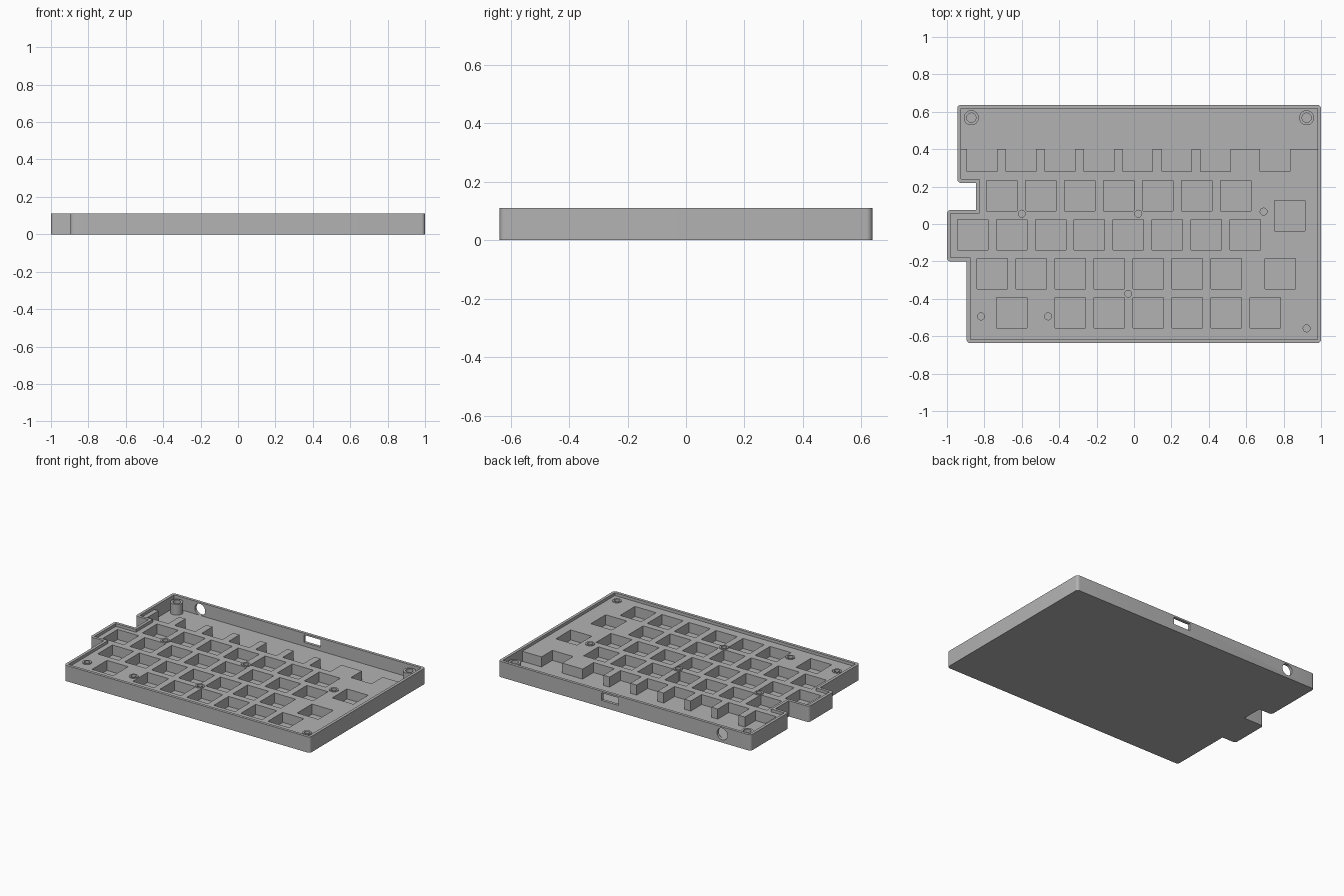
import bpy, bmesh, math

old = bpy.data.objects.get("Cube")
if old:
    bpy.data.objects.remove(old, do_unlink=True)

HEIGHT, PLATE, FLOOR, BOSS_TOP = 0.11, 0.09, 0.02, 0.095
WALL, KEY, PITCH = 0.02, 0.163, 0.2083

grey = bpy.data.materials.new("case grey")
grey.use_nodes = True
grey.diffuse_color = (0.45, 0.45, 0.45, 1)
grey.node_tree.nodes["Principled BSDF"].inputs["Base Color"].default_value = (0.45, 0.45, 0.45, 1)


def prism(bm, points, z0, z1):
    """Extrude a flat outline from z0 up to z1."""
    face = bm.faces.new([bm.verts.new((x, y, z0)) for x, y in points])
    made = bmesh.ops.extrude_face_region(bm, geom=[face])["geom"]
    top = [v for v in made if isinstance(v, bmesh.types.BMVert)]
    bmesh.ops.translate(bm, verts=top, vec=(0, 0, z1 - z0))


def box(x, y, w, h):
    a, b = w / 2, h / 2
    return [(x - a, y - b), (x + a, y - b), (x + a, y + b), (x - a, y + b)]


def circle(x, y, r, n=32):
    return [(x + r * math.cos(2 * math.pi * i / n), y + r * math.sin(2 * math.pi * i / n))
            for i in range(n)]


def rounded(points, r, steps=6):
    """Round the convex corners of a counter-clockwise right-angled outline."""
    out = []
    for i, (x, y) in enumerate(points):
        px, py = points[i - 1]
        nx, ny = points[(i + 1) % len(points)]
        la, lb = math.hypot(x - px, y - py), math.hypot(nx - x, ny - y)
        ax, ay, bx, by = (x - px) / la, (y - py) / la, (nx - x) / lb, (ny - y) / lb
        if ax * by - ay * bx < 0:
            out.append((x, y))
            continue
        cx, cy = x - ax * r + bx * r, y - ay * r + by * r
        for k in range(steps + 1):
            t = k / steps * math.pi / 2
            s, c = math.sin(t), math.cos(t)
            out.append((cx - bx * r * c + ax * r * s, cy - by * r * c + ay * r * s))
    return out


def make(name, shapes):
    """Build one object from (outline, bottom, top) prisms."""
    bm = bmesh.new()
    for points, z0, z1 in shapes:
        prism(bm, points, z0, z1)
    bmesh.ops.recalc_face_normals(bm, faces=bm.faces[:])
    mesh = bpy.data.meshes.new(name)
    bm.to_mesh(mesh)
    bm.free()
    obj = bpy.data.objects.new(name, mesh)
    obj.data.materials.append(grey)
    bpy.context.collection.objects.link(obj)
    return obj


def combine(target, tool, operation):
    """Apply a boolean and discard the tool."""
    bpy.context.view_layer.objects.active = target
    mod = target.modifiers.new("cut", "BOOLEAN")
    mod.operation, mod.object, mod.solver = operation, tool, "EXACT"
    bpy.ops.object.modifier_apply(modifier=mod.name)
    bpy.data.objects.remove(tool, do_unlink=True)


def outline(t):
    """Case footprint, inset by t."""
    left, back, front = -0.945 + t, 0.637 - t, -0.637 + t
    return [(left, back), (left, 0.22 + t), (-0.845 + t, 0.22 + t), (-0.845 + t, 0.075 - t),
            (-1 + t, 0.075 - t), (-1 + t, -0.2 + t), (-0.895 + t, -0.2 + t),
            (-0.895 + t, front), (1 - t, front), (1 - t, back)]


# Solid case with a shallow recess inside the rim
case = make("keyboard_case", [(rounded(outline(0), 0.02), 0, HEIGHT)])
combine(case, make("recess", [(outline(WALL), PLATE, HEIGHT + 0.1)]), "DIFFERENCE")

# Deep rear bay with a comb-shaped front edge
comb = []
for i in range(8):
    x = -0.893 + PITCH * i + (0.109 if i == 7 else 0)
    comb += [(x, 0.40), (x, 0.28), (x + 0.16, 0.28), (x + 0.16, 0.40)]
bay = [(-0.945 + WALL, 0.40)] + comb + [(1 - WALL, 0.40), (1 - WALL, 0.617), (-0.945 + WALL, 0.617)]
combine(case, make("rear_bay", [(bay, FLOOR, HEIGHT + 0.1)]), "DIFFERENCE")

# Key wells: first centre, row height, number in row
rows = [(-0.706, 0.152, 7), (-0.863, -0.058, 8), (-0.757, -0.267, 7), (0.782, -0.267, 1),
        (-0.653, -0.475, 1), (-0.34, -0.475, 6), (0.833, 0.045, 1)]
wells = [(box(x + PITCH * i, y, KEY, KEY), FLOOR, HEIGHT + 0.1)
         for x, y, n in rows for i in range(n)]
combine(case, make("key_wells", wells), "DIFFERENCE")

# Screw bosses with blind holes; the two rear ones are wider
bosses = [(-0.60, 0.055, 0.03), (0.023, 0.055, 0.03), (0.693, 0.066, 0.03),
          (-0.031, -0.373, 0.03), (-0.818, -0.494, 0.03), (-0.459, -0.494, 0.03),
          (0.923, -0.558, 0.03), (-0.87, 0.568, 0.04), (0.923, 0.568, 0.04)]
combine(case, make("bosses", [(circle(x, y, r), 0.01, BOSS_TOP) for x, y, r in bosses]), "UNION")
combine(case, make("screw_holes", [(circle(x, y, r * 0.62), 0.03, HEIGHT + 0.1)
                                   for x, y, r in bosses]), "DIFFERENCE")

# Connector slot and round jack hole through the rear wall
combine(case, make("port_slot", [(box(0.14, 0.63, 0.13, 0.06), 0.046, 0.098)]), "DIFFERENCE")
jack = make("jack_hole", [(circle(0, 0, 0.04), -0.03, 0.03)])
jack.rotation_euler.x = math.pi / 2
jack.location = (-0.725, 0.63, 0.06)
bpy.context.view_layer.update()
combine(case, jack, "DIFFERENCE")

# Smooth the round parts and keep the corners crisp
bpy.ops.object.select_all(action="DESELECT")
case.select_set(True)
bpy.context.view_layer.objects.active = case
bpy.ops.object.shade_smooth_by_angle(angle=math.radians(30))
